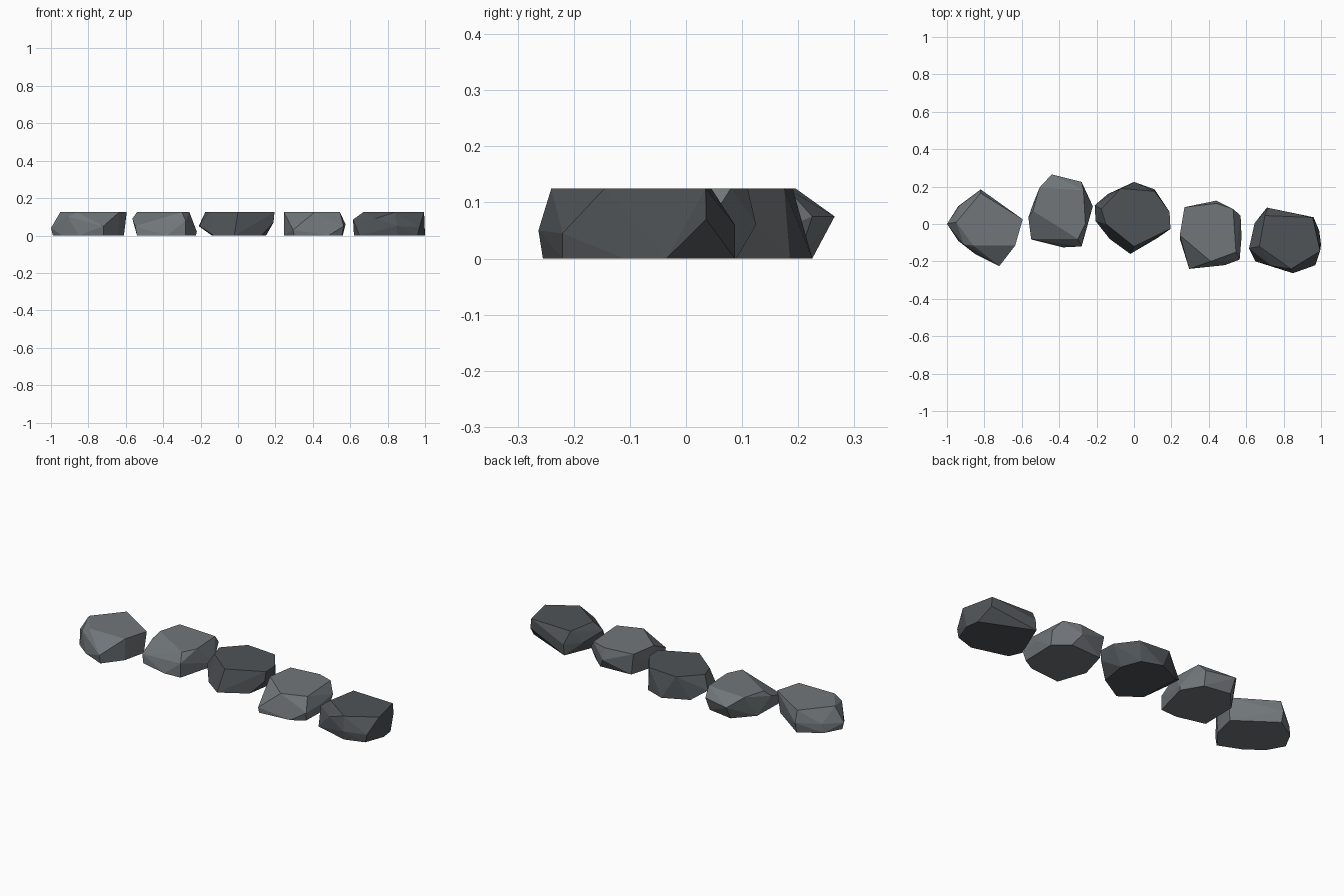
import bpy, bmesh, math

HEIGHT = 0.125  # every stone is split to the same thickness


def material(name, rgb):
    m = bpy.data.materials.new(name)
    m.diffuse_color = (*rgb, 1.0)
    return m


light = material("light_slate", (0.165, 0.183, 0.195))
dark = material("dark_slate", (0.080, 0.088, 0.095))


def stone(name, mat, top, middle, bottom):
    """Chiselled stone: flat top, flat base and a few bulging side corners."""
    bm = bmesh.new()
    points = [(x, y, HEIGHT) for x, y in top] + middle + [(x, y, 0) for x, y in bottom]
    for p in points:
        bm.verts.new(p)
    hull = bmesh.ops.convex_hull(bm, input=bm.verts[:])
    loose = {v for v in hull["geom_interior"] + hull["geom_unused"]
             if isinstance(v, bmesh.types.BMVert)}
    bmesh.ops.delete(bm, geom=list(loose), context="VERTS")
    # merge nearly flat triangles into broad cleaved facets
    bmesh.ops.dissolve_limit(bm, angle_limit=math.radians(4),
                             verts=bm.verts[:], edges=bm.edges[:])
    bmesh.ops.recalc_face_normals(bm, faces=bm.faces[:])
    mesh = bpy.data.meshes.new(name)
    bm.to_mesh(mesh)
    bm.free()
    mesh.materials.append(mat)
    bpy.context.collection.objects.link(bpy.data.objects.new(name, mesh))


# far left stone, long slope at the front
stone("stone_far_left", light,
      [(-.95, .01), (-.87, .10), (-.82, .165), (-.595, .025),
       (-.635, -.115), (-.86, -.115)],
      [(-1, 0, .04), (-.93, .10, .05), (-.91, -.11, .10), (-.72, -.225, .05),
       (-.82, .185, .06)],
      [(-.99, 0), (-.94, .095), (-.82, .17), (-.61, .02),
       (-.64, -.11), (-.72, -.215), (-.85, -.16), (-.94, -.09)])

# left stone, sloped at front and back
stone("stone_left", light,
      [(-.54, .07), (-.505, .195), (-.27, .18), (-.26, 0), (-.30, -.08)],
      [(-.565, .035, .09), (-.44, .265, .075), (-.28, .225, .075),
       (-.22, .095, .02), (-.28, -.12, .08), (-.55, -.08, .05)],
      [(-.54, -.085), (-.38, -.125), (-.28, -.12), (-.225, .09),
       (-.29, .20), (-.44, .225), (-.535, .12)])

# centre stone
stone("stone_centre", dark,
      [(-.175, .08), (-.07, .19), (.11, .175), (.19, .065),
       (.195, -.025), (0, -.12), (-.15, 0)],
      [(-.21, .10, .05), (-.205, .015, .05), (.19, -.03, .07)],
      [(-.14, .16), (0, .225), (.11, .185), (.15, .08),
       (.125, -.075), (-.02, -.16), (-.13, -.08)])

# right stone
stone("stone_right", light,
      [(.245, -.06), (.27, .09), (.44, .11), (.53, .08), (.545, -.15), (.41, -.20)],
      [(.575, -.07, .06), (.57, .045, .07), (.565, -.19, .05),
       (.295, -.24, .03), (.44, .125, .06)],
      [(.245, -.08), (.30, -.238), (.485, -.22), (.555, -.18),
       (.56, .02), (.48, .09), (.29, .08)])

# far right stone, steep end face
stone("stone_far_right", dark,
      [(.67, -.12), (.70, .045), (.955, .035), (.995, -.145), (.84, -.24)],
      [(.615, -.13, .085), (.645, .005, .06), (.96, .036, .07), (.735, -.224, .09),
       (.97, -.22, .045), (.85, -.263, .05), (.715, .087, .06)],
      [(.62, -.13), (.65, -.20), (.85, -.255), (.96, -.22),
       (1, -.11), (.99, -.035), (.71, .087)])
